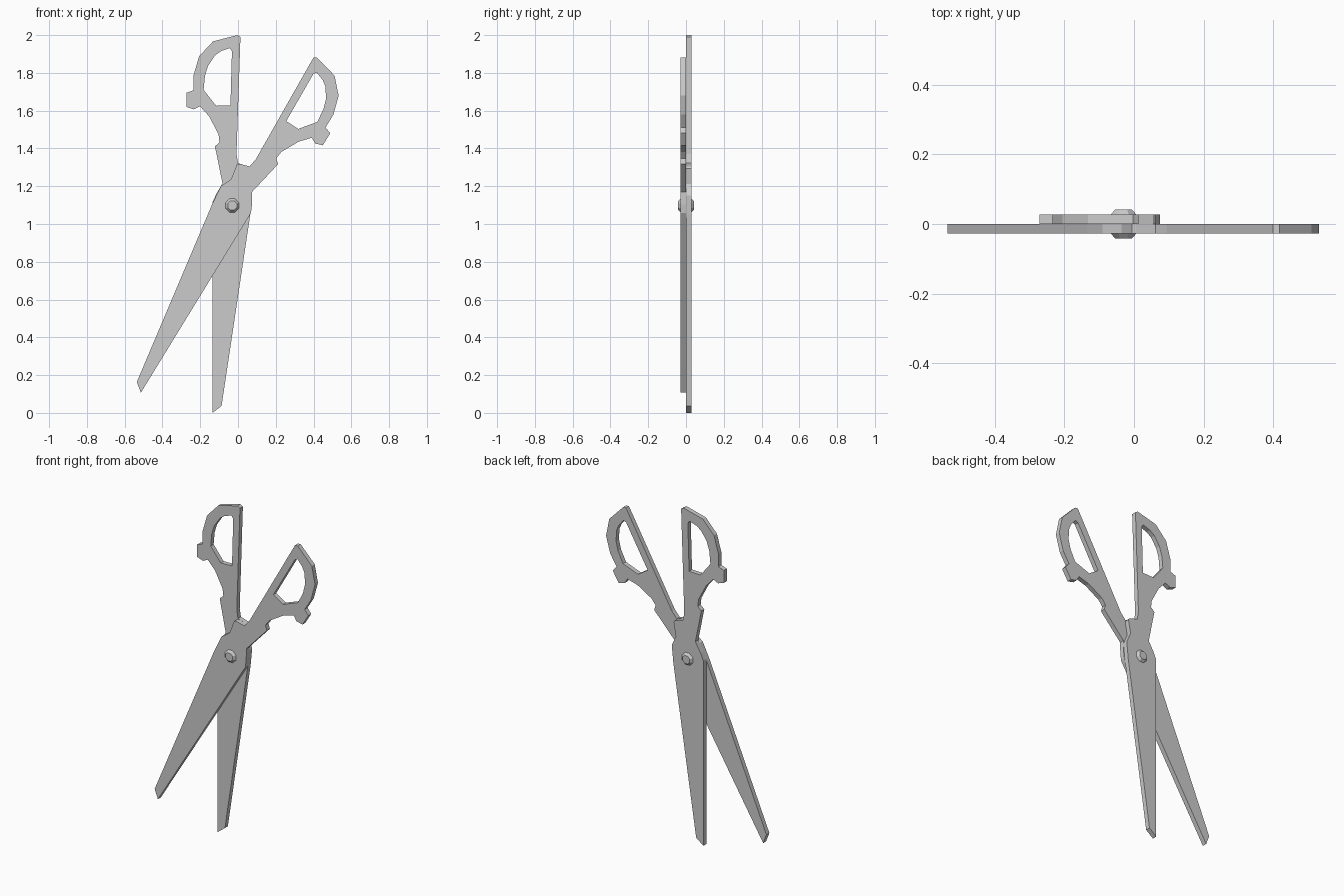
import bpy, bmesh
from math import radians, pi, cos, sin
from mathutils import Matrix, Vector

if "Cube" in bpy.data.objects:
    bpy.data.objects.remove(bpy.data.objects["Cube"])

PIVOT = Vector((-0.03, 0, 1.098))
THICK = 0.028

# Outline of one scissor half (x, z) and its finger hole
OUTLINE = [
    (.013, 1.99), (-.003, 2.0), (-.132, 1.967), (-.206, 1.888), (-.235, 1.788),
    (-.235, 1.708), (-.272, 1.695), (-.272, 1.62), (-.233, 1.607), (-.201, 1.623),
    (-.153, 1.57), (-.103, 1.475), (-.098, 1.432), (-.122, 1.411), (-.082, 1.215),
    (-.116, 1.157), (-.135, 1.115), (-.135, 0), (-.087, .037), (.065, 1.05),
    (.075, 1.152), (.048, 1.213), (.063, 1.295), (.055, 1.305), (0, 1.322),
    (-.008, 1.371)]
HOLE = [
    (-.043, 1.931), (-.032, 1.915), (-.04, 1.628), (-.116, 1.626), (-.182, 1.71),
    (-.175, 1.785), (-.158, 1.838), (-.122, 1.892), (-.09, 1.915)]


def half(name, matrix):
    # Filled flat curve with a hole, given thickness and turned into a mesh
    curve = bpy.data.curves.new(name, 'CURVE')
    curve.dimensions = '2D'
    curve.fill_mode = 'BOTH'
    curve.extrude = THICK / 2
    for pts in (OUTLINE, HOLE):
        s = curve.splines.new('POLY')
        s.points.add(len(pts) - 1)
        for p, (x, z) in zip(s.points, pts):
            p.co = (x - PIVOT.x, z - PIVOT.z, 0, 1)
        s.use_cyclic_u = True
    tmp = bpy.data.objects.new(name + "_curve", curve)
    bpy.context.collection.objects.link(tmp)
    bpy.context.view_layer.update()
    mesh = bpy.data.meshes.new_from_object(tmp)
    bpy.data.objects.remove(tmp)
    mesh.transform(matrix)
    bm = bmesh.new()
    bm.from_mesh(mesh)
    bmesh.ops.remove_doubles(bm, verts=bm.verts, dist=1e-4)
    bmesh.ops.recalc_face_normals(bm, faces=bm.faces)
    bm.to_mesh(mesh)
    bm.free()
    mesh.shade_flat()
    obj = bpy.data.objects.new(name, mesh)
    bpy.context.collection.objects.link(obj)


# Two identical halves: the front one is flipped over and swung open
upright = Matrix.Rotation(radians(90), 4, 'X')
flip = Matrix.Rotation(pi, 4, 'Z')
swing = Matrix.Rotation(radians(31.5), 4, 'Y')
half("back_half", Matrix.Translation(PIVOT + Vector((0, THICK / 2, 0))) @ upright)
half("front_half", Matrix.Translation(PIVOT - Vector((0, THICK / 2, 0))) @ swing @ flip @ upright)

# Octagonal pivot screw with tapered heads on both sides
bm = bmesh.new()
rings = []
for y, r in ((-.042, .026), (-.027, .04), (.027, .04), (.042, .026)):
    rings.append([bm.verts.new(PIVOT + Vector((r * cos(a), y, r * sin(a))))
                  for a in (pi / 8 + k * pi / 4 for k in range(8))])
for a, b in zip(rings, rings[1:]):
    for k in range(8):
        bm.faces.new((a[k], a[(k + 1) % 8], b[(k + 1) % 8], b[k]))
bm.faces.new(rings[0])
bm.faces.new(rings[-1])
bmesh.ops.recalc_face_normals(bm, faces=bm.faces)
mesh = bpy.data.meshes.new("pivot_screw")
bm.to_mesh(mesh)
bm.free()
bpy.context.collection.objects.link(bpy.data.objects.new("pivot_screw", mesh))
